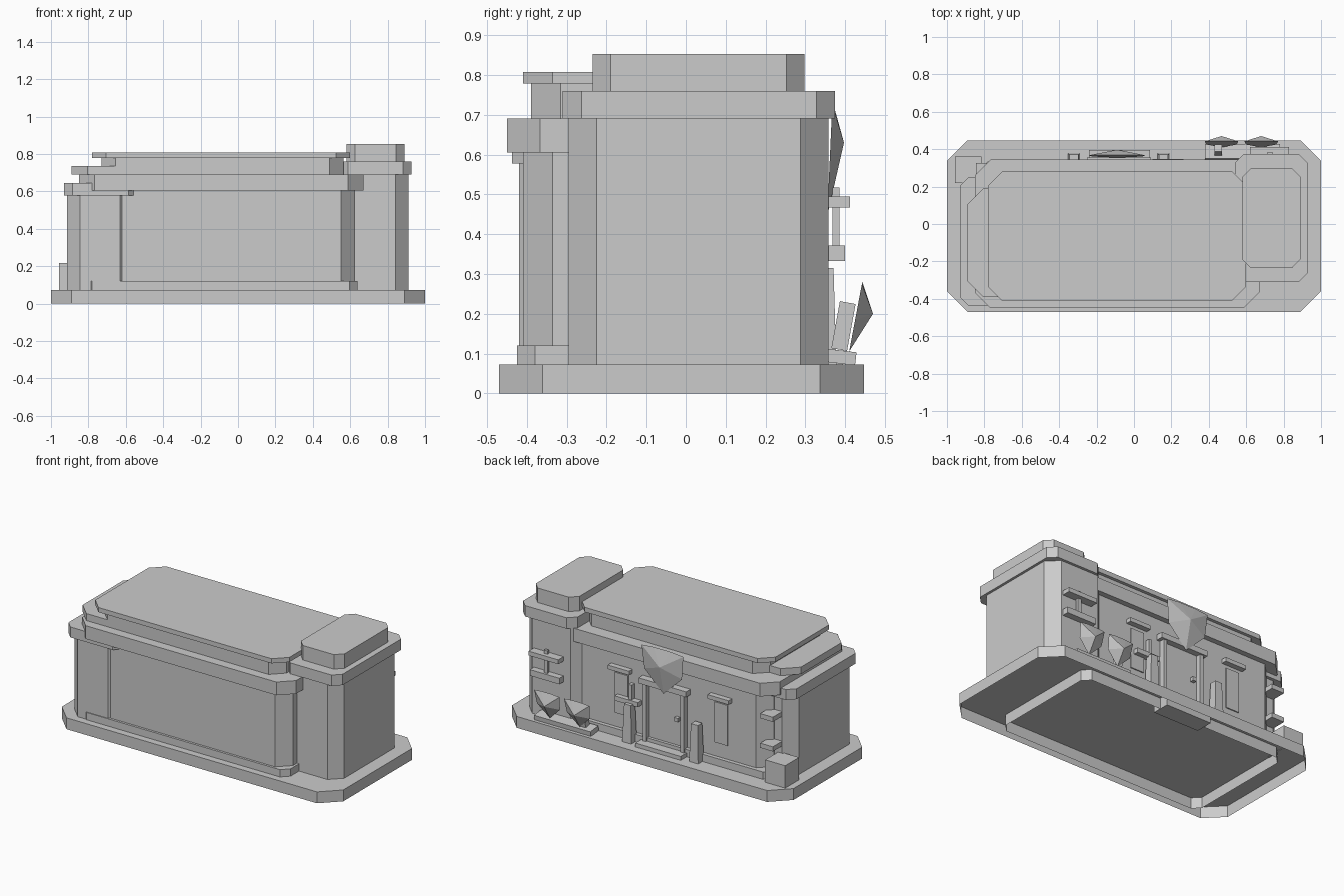
import bpy, bmesh
from mathutils import Matrix

if "Cube" in bpy.data.objects:
    bpy.data.objects.remove(bpy.data.objects["Cube"])

stone = bpy.data.materials.new("plain_grey")
stone.use_nodes = True
GREY = (0.6, 0.6, 0.6, 1)
stone.diffuse_color = GREY
stone.node_tree.nodes["Principled BSDF"].inputs["Base Color"].default_value = GREY


def finish(name, bm):
    mesh = bpy.data.meshes.new(name)
    bm.to_mesh(mesh)
    bm.free()
    mesh.materials.append(stone)
    obj = bpy.data.objects.new(name, mesh)
    bpy.context.collection.objects.link(obj)


def block(name, x, y, z, cut=0, taper=1, tilt=0, open_below=False):
    """Upright block with cut corners; x, y, z are (low, high) pairs."""
    bm = bmesh.new()
    cx, cy = sum(x) / 2, sum(y) / 2
    hx, hy = (x[1] - x[0]) / 2, (y[1] - y[0]) / 2
    if cut:
        outline = [(hx, cut - hy), (hx, hy - cut), (hx - cut, hy), (cut - hx, hy),
                   (-hx, hy - cut), (-hx, cut - hy), (cut - hx, -hy), (hx - cut, -hy)]
    else:
        outline = [(hx, -hy), (hx, hy), (-hx, hy), (-hx, -hy)]
    low = [bm.verts.new((px, py, 0)) for px, py in outline]
    high = [bm.verts.new((px * taper, py * taper, z[1] - z[0])) for px, py in outline]
    n = len(outline)
    for i in range(n):
        j = (i + 1) % n
        bm.faces.new((low[i], low[j], high[j], high[i]))
    bm.faces.new(high)
    if not open_below:
        bm.faces.new(low[::-1])
    bm.transform(Matrix.Translation((cx, cy, z[0])) @ Matrix.Rotation(tilt, 4, 'X'))
    finish(name, bm)


def gem(name, x, width, z, back_low, back_high, peak, peak_z):
    """Faceted shield: broad top, pointed foot, flat back, raised centre."""
    bm = bmesh.new()
    h = z[1] - z[0]
    shield = [(0, 0), (0.45, 0.45), (0.5, 0.97), (0.2, 1),
              (-0.2, 1), (-0.5, 0.97), (-0.45, 0.45)]
    rim = [bm.verts.new((x + u * width, back_low + (back_high - back_low) * v, z[0] + v * h))
           for u, v in shield]
    tip = bm.verts.new((x, peak, peak_z))
    for a, b in zip(rim, rim[1:] + rim[:1]):
        bm.faces.new((a, b, tip))
    bm.faces.new(rim[::-1])
    bmesh.ops.recalc_face_normals(bm, faces=bm.faces)
    finish(name, bm)


# Ground slab, hollow underneath
block("base_slab", (-1, 1), (-0.47, 0.447), (0, 0.073), 0.11, open_below=True)

# Long hall with stepped roof
block("hall_plinth", (-0.825, 0.64), (-0.425, 0.335), (0.003, 0.12), 0.045, open_below=True)
block("hall_walls", (-0.79, 0.625), (-0.41, 0.31), (0.08, 0.61), 0.075)
block("hall_cornice", (-0.85, 0.67), (-0.45, 0.345), (0.605, 0.69), 0.083)
block("hall_roof_neck", (-0.73, 0.565), (-0.39, 0.26), (0.69, 0.778), 0.075)
block("hall_roof_slab", (-0.78, 0.6), (-0.41, 0.28), (0.778, 0.808), 0.075)

# Low wing
block("wing_walls", (-0.915, -0.56), (-0.42, 0.23), (0.073, 0.58), 0.07)
block("wing_cornice", (-0.93, -0.54), (-0.437, 0.25), (0.578, 0.645), 0.045)
block("wing_neck", (-0.84, -0.6), (-0.38, 0.17), (0.645, 0.69), 0.05)
block("wing_roof", (-0.89, -0.57), (-0.39, 0.19), (0.69, 0.735), 0.085)

# Tall tower
block("tower_walls", (0.5, 0.912), (-0.295, 0.358), (0.073, 0.69), 0.07)
block("tower_cornice", (0.54, 0.928), (-0.31, 0.375), (0.69, 0.76), 0.047)
block("tower_roof", (0.58, 0.89), (-0.235, 0.298), (0.76, 0.853), 0.045)

# Doorway on the back
block("door_step", (-0.24, 0.085), (0.28, 0.395), (0.003, 0.098))
block("door_lintel", (-0.25, 0.09), (0.3, 0.355), (0.465, 0.5))
for i, x in enumerate((-0.215, 0.055)):
    block(f"door_jamb_{i}", (x - 0.012, x + 0.012), (0.3, 0.345), (0.098, 0.465))
block("door_panel", (-0.2, 0.04), (0.3, 0.316), (0.098, 0.465))
block("door_knob", (-0.18, -0.155), (0.3, 0.34), (0.28, 0.305))
gem("door_crest", -0.09, 0.3, (0.445, 0.735), 0.355, 0.368, 0.397, 0.63)

# Tapered posts beside the doorway
for i, x in enumerate((-0.32, 0.158)):
    block(f"post_{i}", (x - 0.032, x + 0.032), (0.32, 0.378), (0.073, 0.315), taper=0.75)
block("post_shelf", (0.1, 0.265), (0.3, 0.348), (0.305, 0.335))
block("post_rod", (0.15, 0.172), (0.31, 0.34), (0.335, 0.43))

# Windows with small hoods
for i, x in enumerate((0.24, -0.47)):
    block(f"window_panel_{i}", (x - 0.047, x + 0.047), (0.3, 0.317), (0.21, 0.47))
    block(f"window_hood_{i}", (x - 0.075, x + 0.075), (0.3, 0.345), (0.492, 0.518))

# Shelves on the tower and on the wing corner
block("tower_shelf_high", (0.62, 0.83), (0.34, 0.412), (0.467, 0.495))
block("tower_shelf_low", (0.62, 0.83), (0.34, 0.4), (0.333, 0.372))
block("tower_rod", (0.715, 0.74), (0.368, 0.386), (0.333, 0.517))
for i, z in enumerate((0.265, 0.455)):
    block(f"wing_shelf_{i}", (-0.845, -0.755), (0.2, 0.325), (z, z + 0.03))

# Planter with two faceted bushes
block("planter_tray", (0.38, 0.78), (0.345, 0.425), (0.075, 0.108), tilt=-0.12)
block("planter_stake", (0.43, 0.47), (0.365, 0.405), (0.11, 0.23), tilt=-0.18)
for i, x in enumerate((0.468, 0.68)):
    gem(f"bush_{i}", x, 0.18, (0.105, 0.28), 0.41, 0.443, 0.47, 0.2)

# Crate at the wing corner
block("crate", (-0.957, -0.815), (0.22, 0.36), (0.07, 0.217))
